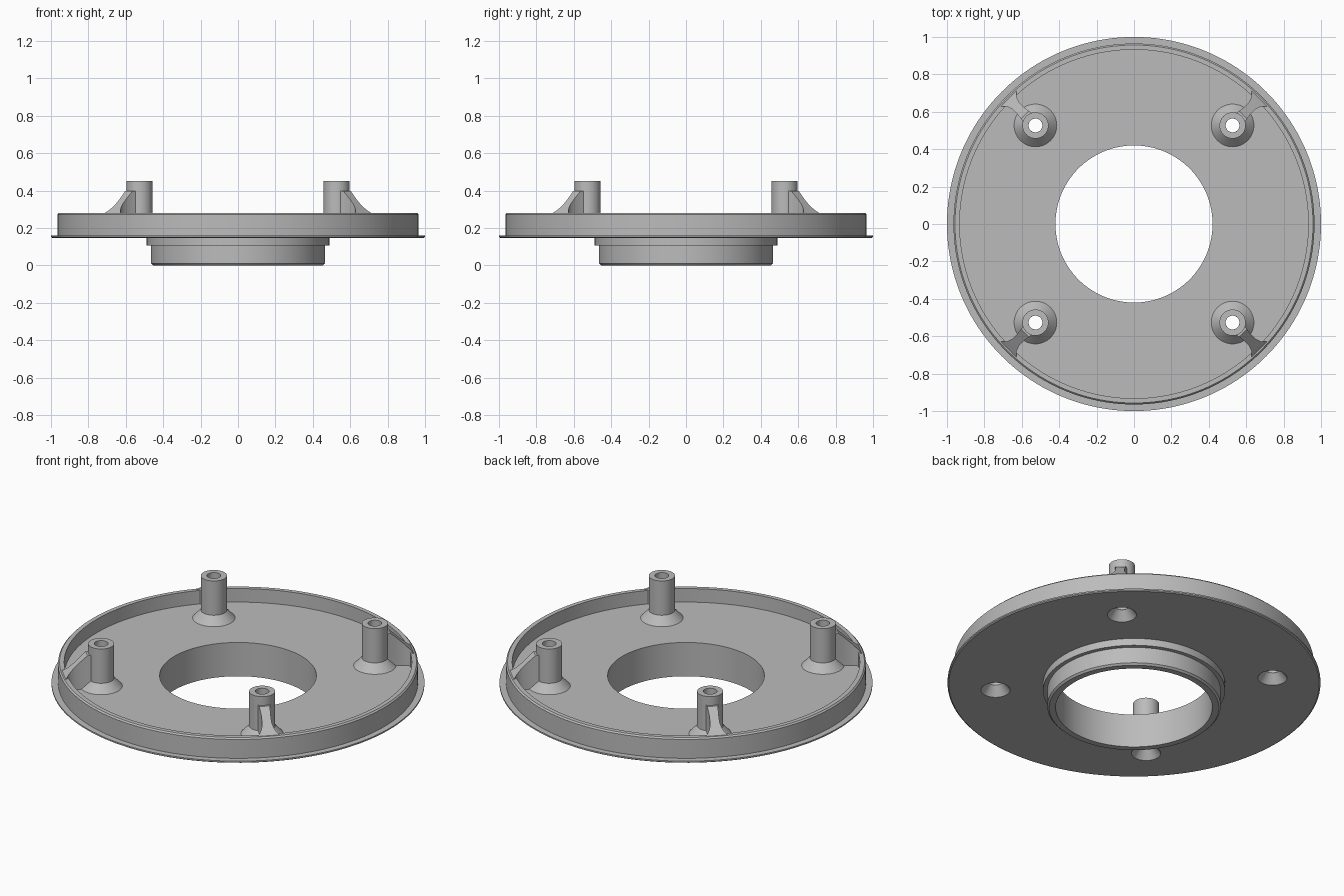
import bpy, bmesh, math
from mathutils import Matrix

if "Cube" in bpy.data.objects:
    bpy.data.objects.remove(bpy.data.objects["Cube"])

grey = bpy.data.materials.new("plain grey")
grey.diffuse_color = (0.5, 0.5, 0.5, 1)
grey.use_nodes = True
grey.node_tree.nodes["Principled BSDF"].inputs["Base Color"].default_value = grey.diffuse_color


def finish(name, bm):
    """Turn a bmesh into a smooth-by-angle grey object."""
    bmesh.ops.recalc_face_normals(bm, faces=bm.faces)
    me = bpy.data.meshes.new(name)
    bm.to_mesh(me)
    bm.free()
    me.materials.append(grey)
    ob = bpy.data.objects.new(name, me)
    bpy.context.collection.objects.link(ob)
    return ob


def smooth(ob):
    bpy.ops.object.select_all(action='DESELECT')
    ob.select_set(True)
    bpy.context.view_layer.objects.active = ob
    bpy.ops.object.shade_smooth_by_angle(angle=math.radians(28))


def lathe(name, profile, sides, x=0, y=0):
    """Revolve a closed (radius, z) profile about a vertical axis."""
    bm = bmesh.new()
    rings = []
    for i in range(sides):
        a = 2 * math.pi * i / sides
        rings.append([bm.verts.new((x + r * math.cos(a), y + r * math.sin(a), z))
                      for r, z in profile])
    n = len(profile)
    for i in range(sides):
        p, q = rings[i], rings[(i + 1) % sides]
        for j in range(n):
            k = (j + 1) % n
            bm.faces.new((p[j], q[j], q[k], p[k]))
    return finish(name, bm)


def cone_cutter(x, y):
    """Countersink below each post, narrowing to the post bore."""
    bm = bmesh.new()
    z0, z1, r0, r1 = 0.135, 0.21, 0.088, 0.029
    bmesh.ops.create_cone(bm, cap_ends=True, segments=48, radius1=r0, radius2=r1,
                          depth=z1 - z0,
                          matrix=Matrix.Translation((x, y, (z0 + z1) / 2)))
    return finish("countersink_cutter", bm)


def rib(name, angle):
    """Sloping rib from post to rim, flared at both ends."""
    stations = [(0.79, 0.036, 0.40), (0.825, 0.029, 0.397), (0.86, 0.025, 0.364),
                (0.895, 0.026, 0.331), (0.92, 0.034, 0.307), (0.935, 0.045, 0.293),
                (0.948, 0.06, 0.28)]
    bm = bmesh.new()
    loops = []
    for r, w, z in stations:
        loops.append([bm.verts.new(c) for c in
                      ((r, -w, 0.197), (r, w, 0.197), (r, w, z), (r, -w, z))])
    for a, b in zip(loops, loops[1:]):
        for j in range(4):
            k = (j + 1) % 4
            bm.faces.new((a[j], b[j], b[k], a[k]))
    bm.faces.new(loops[0])
    bm.faces.new(loops[-1])
    bm.transform(Matrix.Rotation(angle, 4, 'Z'))
    return finish(name, bm)


# Dish: hub ring, step, flange, upright rim and floor in one profile
body = lathe("flanged_dish", [
    (0.42, 0.0), (0.455, 0.0), (0.465, 0.01), (0.465, 0.105), (0.488, 0.105),
    (0.488, 0.147), (0.993, 0.147), (1.0, 0.152), (1.0, 0.16), (0.965, 0.16),
    (0.965, 0.272), (0.957, 0.28), (0.932, 0.28), (0.932, 0.20), (0.42, 0.20)], 160)

D = 0.527
corners = [(D, D), (-D, D), (-D, -D), (D, -D)]

# Countersunk holes through the floor
for x, y in corners:
    cutter = cone_cutter(x, y)
    bpy.context.view_layer.objects.active = body
    mod = body.modifiers.new("hole", 'BOOLEAN')
    mod.operation = 'DIFFERENCE'
    mod.solver = 'EXACT'
    mod.object = cutter
    bpy.ops.object.modifier_apply(modifier=mod.name)
    bpy.data.objects.remove(cutter)
smooth(body)

# Hollow posts with conical feet, each braced by a rib
for i, (x, y) in enumerate(corners):
    smooth(lathe(f"post_{i + 1}", [
        (0.037, 0.199), (0.115, 0.199), (0.07, 0.247), (0.07, 0.45),
        (0.037, 0.45)], 48, x, y))
    smooth(rib(f"rib_{i + 1}", math.atan2(y, x)))
